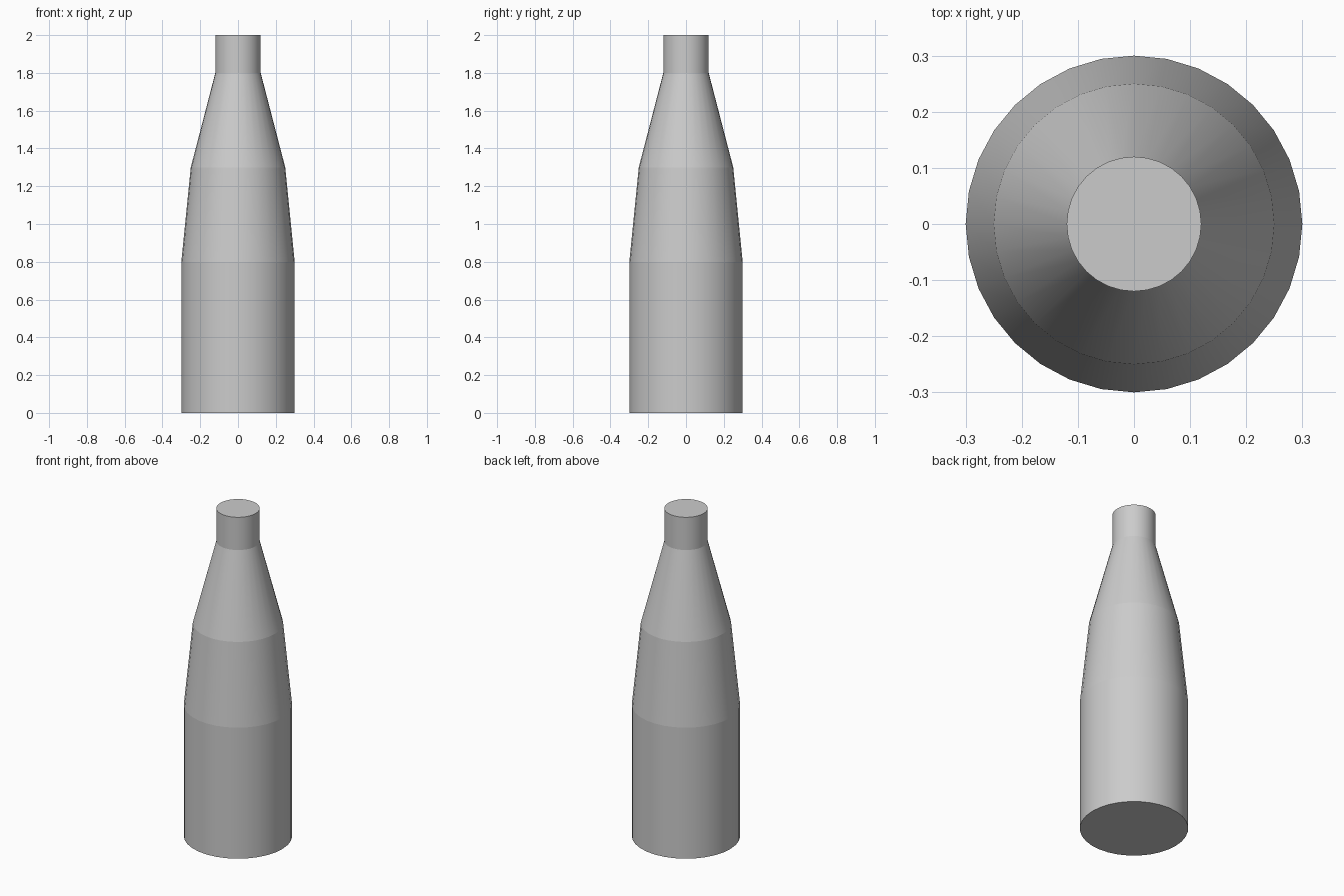
import bpy, bmesh
from math import cos, sin, tau

if "Cube" in bpy.data.objects:
    bpy.data.objects.remove(bpy.data.objects["Cube"])

SIDES = 32
# Bottle profile from base to mouth: (radius, height)
PROFILE = [(0.30, 0.0), (0.30, 0.8), (0.25, 1.3), (0.12, 1.8), (0.12, 2.0)]


def lathe(name, profile, sides):
    """Closed round solid with smooth walls and crisp ring edges."""
    bm = bmesh.new()
    rings = [[bm.verts.new((r * cos(tau * i / sides), r * sin(tau * i / sides), z))
              for i in range(sides)] for r, z in profile]
    # Walls
    for low, high in zip(rings, rings[1:]):
        for i in range(sides):
            j = (i + 1) % sides
            bm.faces.new((low[i], low[j], high[j], high[i])).smooth = True
    # Flat base and mouth
    bm.faces.new(rings[0][::-1])
    bm.faces.new(rings[-1])
    # Keep every horizontal ring sharp
    for e in bm.edges:
        if abs(e.verts[0].co.z - e.verts[1].co.z) < 1e-5:
            e.smooth = False
    mesh = bpy.data.meshes.new(name)
    bm.to_mesh(mesh)
    bm.free()
    obj = bpy.data.objects.new(name, mesh)
    bpy.context.collection.objects.link(obj)
    return obj


lathe("bottle", PROFILE, SIDES)
